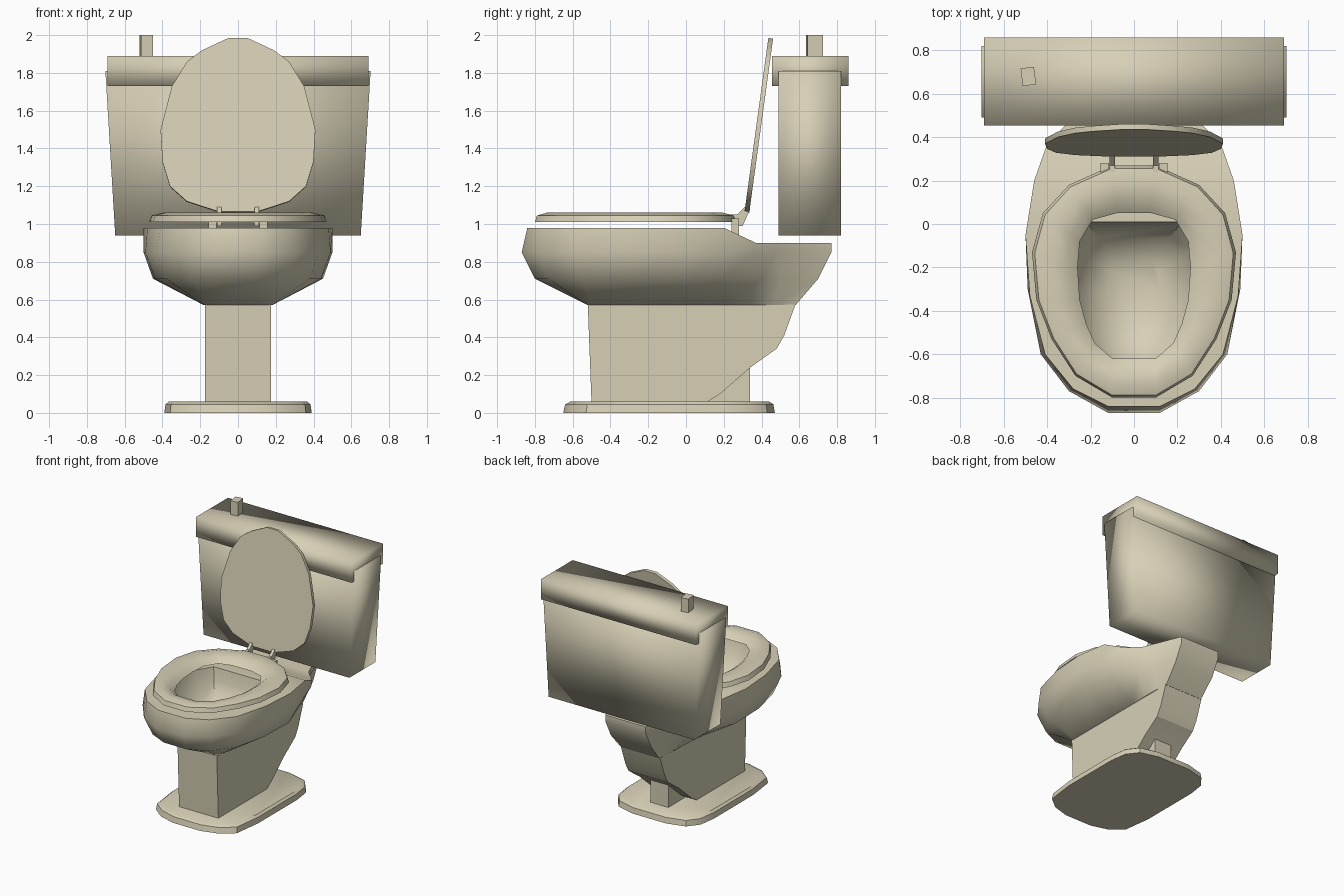
import bpy, bmesh, math
from mathutils import Vector

cube = bpy.data.objects.get("Cube")
if cube:
    bpy.data.objects.remove(cube, do_unlink=True)

# Single glazed ceramic colour
COLOUR = (0.68, 0.63, 0.47, 1.0)
ceramic = bpy.data.materials.new("cream ceramic")
ceramic.use_nodes = True
ceramic.diffuse_color = COLOUR
ceramic.node_tree.nodes["Principled BSDF"].inputs["Base Color"].default_value = COLOUR


def finish(name, bm, angle=35):
    """Turn a bmesh into a shaded object."""
    bmesh.ops.recalc_face_normals(bm, faces=bm.faces)
    mesh = bpy.data.meshes.new(name)
    bm.to_mesh(mesh)
    bm.free()
    mesh.materials.append(ceramic)
    obj = bpy.data.objects.new(name, mesh)
    bpy.context.collection.objects.link(obj)
    bpy.ops.object.select_all(action='DESELECT')
    obj.select_set(True)
    bpy.context.view_layer.objects.active = obj
    bpy.ops.object.shade_smooth_by_angle(angle=math.radians(angle))
    return obj


def mirrored(half):
    """Close a +x half outline into a full loop."""
    return list(half) + [(-p[0],) + tuple(p[1:]) for p in reversed(half)]


def ring(bm, points):
    return [bm.verts.new(p) for p in points]


def bridge(bm, a, b):
    n = len(a)
    for i in range(n):
        j = (i + 1) % n
        bm.faces.new((a[i], a[j], b[j], b[i]))


def loft(name, loops, angle=35):
    """Capped skin through loops with equal point counts."""
    bm = bmesh.new()
    rings = [ring(bm, loop) for loop in loops]
    for a, b in zip(rings, rings[1:]):
        bridge(bm, a, b)
    bm.faces.new(rings[0])
    bm.faces.new(rings[-1])
    return finish(name, bm, angle)


def rect(w, y0, y1, z, cx=0):
    return [(cx - w, y0, z), (cx + w, y0, z), (cx + w, y1, z), (cx - w, y1, z)]


def box(name, w, y0, y1, z0, z1, cx=0, top_w=None, angle=35):
    top = w if top_w is None else top_w
    return loft(name, [rect(w, y0, y1, z0, cx), rect(top, y0, y1, z1, cx)], angle)


# Foot plate with rounded corners and a sloping edge
foot = mirrored([(.12, -.65), (.26, -.61), (.36, -.53), (.39, -.3), (.39, .2),
                 (.37, .34), (.3, .43), (.15, .47)])
loft("foot_plate", [[(x * s, y * s, z) for x, y in foot]
                    for s, z in ((1, 0), (.985, .045), (.94, .06))])

# Pedestal with slanted underside, and the narrow support behind it
side = [(-.52, .575), (-.5, .05), (.1, .05), (.18, .1), (.34, .24),
        (.48, .34), (.52, .41), (.58, .575)]
loft("pedestal", [[(x, y, z) for y, z in side] for x in (-.175, .175)], 20)
box("rear_support", .08, 0, .34, .05, .35)

# Bowl: outer skin from pedestal to rim
bowl_half = [
    (.57, [(.09, -.52), (.16, -.52), (.18, -.5), (.18, -.3), (.18, 0),
           (.18, .2), (.18, .36), (.18, .46), (.17, .58)]),
    (.71, [(.1, -.8), (.25, -.73), (.38, -.56), (.44, -.3), (.45, 0),
           (.38, .2), (.3, .4), (.22, .5), (.18, .7)]),
    (.85, [(.12, -.87), (.3, -.77), (.43, -.6), (.49, -.3), (.5, -.05),
           (.46, .18), (.4, .36), (.3, .47), (.18, .77)]),
    (.98, [(.12, -.84), (.28, -.76), (.41, -.6), (.48, -.33), (.5, -.05),
           (.46, .2), (.4, .37), (.3, .47), (.18, .77)]),
]
bm = bmesh.new()
rings = []
for z, half in bowl_half:
    pts = [(x, y, .9 if z > .9 and y > .3 else z) for x, y in half]
    rings.append(ring(bm, mirrored(pts)))
for a, b in zip(rings, rings[1:]):
    bridge(bm, a, b)
bm.faces.new(rings[0])
top = rings[-1]
n = len(top)
# Slope and shelf behind the rim
for i in (5, 6, 7):
    bm.faces.new((top[i], top[i + 1], top[n - 2 - i], top[n - 1 - i]))
# Rim and inner basin
rim = top[:6] + top[-6:]
centre = Vector((0, -.3))
for rx, ry, z in ((.33, .42, .98), (.31, .4, .88), (.24, .32, .74), (.12, .18, .65)):
    loop = []
    for v in top[:6] + top[-6:]:
        a = math.atan2(v.co.y - centre.y, v.co.x)
        loop.append((rx * math.cos(a), centre.y + ry * math.sin(a), z))
    inner = ring(bm, loop)
    bridge(bm, rim, inner)
    rim = inner
bm.faces.new(rim)
finish("bowl", bm, 40)

# Seat: a domed ring between an outer and an inner outline
outer = mirrored([(.1, -.8), (.27, -.7), (.38, -.53), (.45, -.35), (.47, -.13),
                  (.42, .05), (.3, .18), (.1, .27)])
hole = mirrored([(.1, -.62), (.18, -.55), (.22, -.46), (.25, -.35), (.26, -.2),
                 (.25, -.08), (.19, .02), (.08, .05)])
bm = bmesh.new()
rings = []
for t, z in ((0, 1.01), (.06, 1.045), (.35, 1.06), (.75, 1.045), (1, 1.01)):
    rings.append(ring(bm, [(*Vector(o).lerp(Vector(h), t), z)
                           for o, h in zip(outer, hole)]))
for i in range(len(rings)):
    bridge(bm, rings[i], rings[(i + 1) % len(rings)])
finish("seat", bm, 50)

# Raised lid leaning back towards the tank
lid = mirrored([(.1, 1.065), (.27, 1.12), (.36, 1.2), (.4, 1.33), (.41, 1.5),
                (.35, 1.73), (.27, 1.86), (.19, 1.92), (.05, 1.985)])


def lean(z):
    return .31 + (z - 1.065) * .137


loft("lid", [[(x, lean(z) + d, z - d * .14) for x, z in lid] for d in (0, .025)])

# Hinges joining the lid to the bowl
for label, s in (("left", 1), ("right", -1)):
    box(label + "_hinge_post", .02, .24, .28, .93, 1.03, cx=s * .135)
    box(label + "_hinge_pin", .035, .25, .27, 1.0, 1.02, cx=s * .115)
    arm = [(.24, .99), (.3, .99), (.34, 1.08), (.31, 1.09), (.27, 1.05), (.24, 1.05)]
    loft(label + "_hinge_arm", [[(s * .1 + d, y, z) for y, z in arm]
                                for d in (-.012, .012)])

# Tank, cover and flush button
box("tank", .65, .49, .82, .94, 1.81, top_w=.702, angle=100)
box("tank_cover", .692, .455, .86, 1.73, 1.89, angle=100)
button = box("flush_button", .031, -.041, .041, 1.86, 2.0)
button.location = (-.487, .68, 0)
button.rotation_euler.z = math.radians(7)
